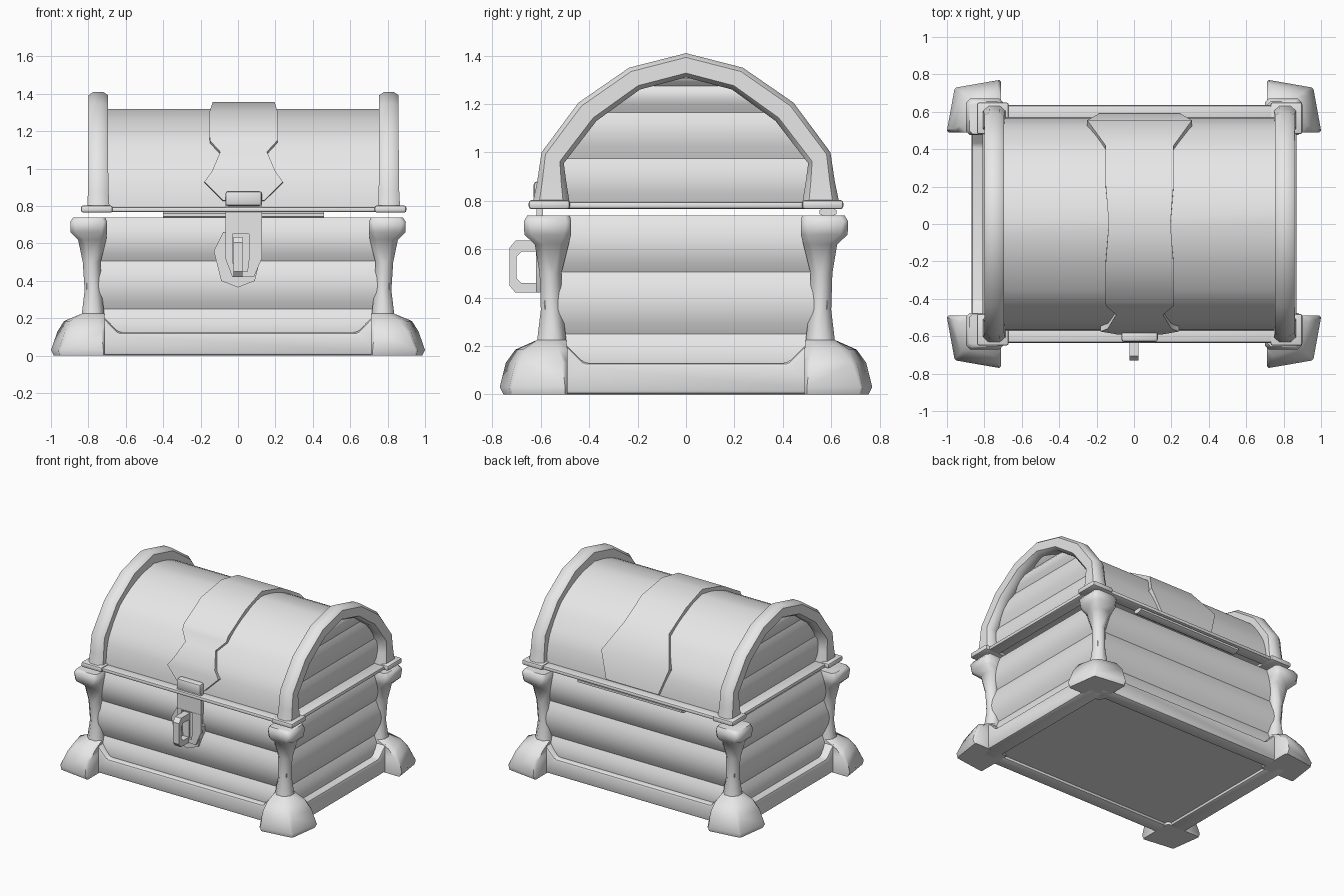
import bpy, bmesh, math
from mathutils import Vector

if "Cube" in bpy.data.objects:
    bpy.data.objects.remove(bpy.data.objects["Cube"])

grey = bpy.data.materials.new("plain_grey")
grey.diffuse_color = (0.8, 0.8, 0.8, 1)
grey.use_nodes = True
grey.node_tree.nodes["Principled BSDF"].inputs["Base Color"].default_value = grey.diffuse_color
LX = 0.03  # the lid sits slightly to the right of the base


def finish(name, bm, angle=35, bevel=0):
    bmesh.ops.recalc_face_normals(bm, faces=bm.faces)
    me = bpy.data.meshes.new(name)
    bm.to_mesh(me)
    bm.free()
    ob = bpy.data.objects.new(name, me)
    bpy.context.collection.objects.link(ob)
    me.materials.append(grey)
    bpy.ops.object.select_all(action='DESELECT')
    ob.select_set(True)
    bpy.context.view_layer.objects.active = ob
    if bevel:
        m = ob.modifiers.new("bevel", 'BEVEL')
        m.width, m.segments = bevel, 2
        bpy.ops.object.modifier_apply(modifier="bevel")
    bpy.ops.object.shade_smooth_by_angle(angle=math.radians(angle))
    return ob


def loft(name, rings, angle=35, closed=False, bevel=0):
    """Skin a list of equal point rings; cap the ends unless closed."""
    bm = bmesh.new()
    vs = [[bm.verts.new(p) for p in r] for r in rings]
    n = len(rings[0])
    pairs = list(zip(vs, vs[1:])) + ([(vs[-1], vs[0])] if closed else [])
    for a, b in pairs:
        for i in range(n):
            j = (i + 1) % n
            bm.faces.new((a[i], a[j], b[j], b[i]))
    if not closed:
        bm.faces.new(vs[0])
        bm.faces.new(vs[-1])
    return finish(name, bm, angle, bevel)


def box(name, x0, x1, y0, y1, z0, z1, bevel=0):
    rect = [(x0, y0), (x1, y0), (x1, y1), (x0, y1)]
    return loft(name, [[(x, y, z) for x, y in rect] for z in (z0, z1)], bevel=bevel)


def rect_ring(cx, hx, hy, z):
    return [(cx - hx, -hy, z), (cx + hx, -hy, z), (cx + hx, hy, z), (cx - hx, hy, z)]


# Planked body: each plank bows outwards between its seams
rings = []
seams = [0.02, 0.25, 0.505, 0.74]
for z0, z1 in zip(seams, seams[1:]):
    for k in range(7):
        if k == 0 and rings:
            continue
        t = k / 6
        b = 0.036 * 4 * t * (1 - t)
        rings.append(rect_ring(0, 0.775 + b, 0.55 + b, z0 + (z1 - z0) * t))
loft("body_planks", rings, 32)

# Base skirting with ends that rise towards the corner posts
for s, label in ((-1, "front"), (1, "back")):
    prof = [(-0.8, 0), (0.8, 0), (0.8, 0.21), (0.72, 0.21), (0.64, 0.125),
            (-0.64, 0.125), (-0.72, 0.21), (-0.8, 0.21)]
    loft(label + "_skirting", [[(x, s * y, z) for x, z in prof] for y in (0.52, 0.63)], bevel=0.018)
for s, label in ((-1, "left"), (1, "right")):
    prof = [(-0.58, 0), (0.58, 0), (0.58, 0.21), (0.5, 0.21), (0.42, 0.13),
            (-0.42, 0.13), (-0.5, 0.21), (-0.58, 0.21)]
    loft(label + "_skirting", [[(s * x, y, z) for y, z in prof] for x in (0.74, 0.87)], bevel=0.018)

# Corner posts: z, inner x, outer x, inner y, outer y, corner cut, foot skew
post = [(0.0, 0.71, 0.985, 0.49, 0.755, 0.01, 0.03), (0.03, 0.71, 1.0, 0.49, 0.77, 0.01, 0.04),
        (0.13, 0.71, 0.965, 0.49, 0.745, 0.02, 0.04), (0.185, 0.71, 0.93, 0.49, 0.705, 0.035, 0.03),
        (0.225, 0.715, 0.835, 0.495, 0.615, 0.035, 0), (0.35, 0.73, 0.82, 0.51, 0.6, 0.03, 0),
        (0.5, 0.735, 0.83, 0.515, 0.605, 0.03, 0), (0.62, 0.705, 0.855, 0.485, 0.625, 0.035, 0),
        (0.66, 0.70, 0.895, 0.475, 0.668, 0.03, 0), (0.715, 0.70, 0.897, 0.475, 0.67, 0.02, 0),
        (0.74, 0.71, 0.88, 0.48, 0.655, 0.02, 0)]
for sx in (-1, 1):
    for sy in (-1, 1):
        rings = []
        for z, a, b, c, d, q, k in post:
            pts = [(a + q, c), (b - q, c), (b, c + q), (b - k, d - k - q),
                   (b - k - q, d - k), (a + q, d), (a, d - q), (a, c + q)]
            rings.append([(sx * x, sy * y, z) for x, y in pts])
        loft("corner_post", rings, 50)

# Planked lid, skinned upwards, bowed between seams on all four sides
arc = [(0.57, 0.785), (0.53, 0.975), (0.395, 1.165), (0.205, 1.275), (0.01, 1.32)]
rings = []
for (y0, z0), (y1, z1) in zip(arc, arc[1:]):
    n = Vector((z1 - z0, y0 - y1)).normalized()
    for k in range(5):
        if k == 0 and rings:
            continue
        t = k / 4
        b = 4 * t * (1 - t)
        y, z = y0 + (y1 - y0) * t + n.x * b * 0.008, z0 + (z1 - z0) * t + n.y * b * 0.008
        rings.append(rect_ring(LX, 0.75 + b * 0.022, y, z))
loft("lid_planks", rings, 25)

# Rounded arches at the lid ends: outer y, z, inner y, z, half width
half = [(0.635, 0.785, 0.48, 0.785, 0.06), (0.615, 0.88, 0.495, 0.88, 0.055),
        (0.597, 1.0, 0.505, 0.955, 0.053), (0.445, 1.205, 0.37, 1.13, 0.052),
        (0.235, 1.35, 0.19, 1.26, 0.052)]
stations = half + [(0, 1.41, 0, 1.31, 0.052)] + [(-a, b, -c, d, w) for a, b, c, d, w in half[::-1]]
section = [(1, 0.5), (0.65, 1), (-0.65, 1), (-1, 0.5), (-1, -0.5), (-0.65, -1), (0.65, -1), (1, -0.5)]
for sx, label in ((-1, "left"), (1, "right")):
    rings = []
    for oy, oz, iy, iz, w in stations:
        c, r = Vector(((oy + iy) / 2, (oz + iz) / 2)), Vector(((oy - iy) / 2, (oz - iz) / 2))
        rings.append([(LX + sx * 0.777 + w * v, c.x + r.x * u, c.y + r.y * u) for u, v in section])
    loft(label + "_lid_arch", rings, 50)

# Lid rim rails and corner flanges
for s in (-1, 1):
    box("lid_rim_long", LX - 0.8, LX + 0.8, s * 0.59 - 0.045, s * 0.59 + 0.045, 0.767, 0.795, 0.01)
    box("lid_rim_short", LX + s * 0.795 - 0.045, LX + s * 0.795 + 0.045, -0.58, 0.58, 0.767, 0.795, 0.01)
    for t in (-1, 1):
        cx, cy = LX + s * 0.785, t * 0.565
        box("lid_corner_flange", cx - 0.085, cx + 0.085, cy - 0.085, cy + 0.085, 0.765, 0.803, 0.012)

# Strap wrapping over the lid: y, z, half width, from front to back
strap = [(-0.592, 0.83, 0.11), (-0.575, 0.93, 0.21), (-0.56, 0.985, 0.17), (-0.485, 1.09, 0.125),
         (-0.44, 1.15, 0.18), (-0.42, 1.185, 0.182), (-0.215, 1.305, 0.182), (0, 1.357, 0.165),
         (0.215, 1.305, 0.182), (0.42, 1.185, 0.182), (0.555, 1.0, 0.28), (0.592, 0.81, 0.215)]
rings = []
for i, (y, z, w) in enumerate(strap):
    a, b = strap[max(i - 1, 0)], strap[min(i + 1, len(strap) - 1)]
    n = Vector((-(b[1] - a[1]), b[0] - a[0])).normalized() * 0.05
    rings.append([(LX - w, y - n.x, z - n.y), (LX - w, y, z), (LX + w, y, z), (LX + w, y - n.x, z - n.y)])
loft("lid_strap", rings, 40)

# Pointed lock plate on the body
plate = [(-0.08, 0.66), (-0.13, 0.56), (-0.09, 0.40), (0, 0.365), (0.09, 0.40), (0.13, 0.56), (0.08, 0.66)]
loft("lock_plate", [[(x, y, z) for x, z in plate] for y in (-0.55, -0.6)])


def frame(name, outer, inner, axis, a, b, angle=35):
    """Plate with a hole: matching outer and inner outlines, thickness a to b along an axis."""
    place = (lambda p, d: (p[0], d, p[1])) if axis == 'Y' else (lambda p, d: (d, p[0], p[1]))
    rings = [[place(p, d) for p in o] for o, d in ((outer, a), (outer, b), (inner, b), (inner, a))]
    return loft(name, rings, angle, closed=True)


# Hasp: a hinged tongue ending in a slotted eye
box("hasp_knuckle", LX - 0.098, LX + 0.098, -0.63, -0.57, 0.80, 0.88, 0.015)
box("hasp_tongue", LX - 0.098, LX + 0.098, -0.618, -0.59, 0.65, 0.83)
frame("hasp_eye",
      [(-0.068, 0.655), (-0.068, 0.52), (-0.03, 0.42), (0.085, 0.42), (0.128, 0.52), (0.128, 0.655)],
      [(-0.03, 0.65), (-0.03, 0.53), (-0.02, 0.45), (0.05, 0.45), (0.06, 0.53), (0.06, 0.65)],
      'Y', -0.62, -0.595)

# Staple loop standing out through the hasp
frame("staple",
      [(-0.59, 0.635), (-0.705, 0.635), (-0.73, 0.605), (-0.73, 0.45), (-0.705, 0.42), (-0.59, 0.42)],
      [(-0.615, 0.59), (-0.68, 0.59), (-0.70, 0.57), (-0.70, 0.48), (-0.68, 0.46), (-0.615, 0.46)],
      'X', -0.025, 0.025)

# Hinge barrel at the back
circle = [(math.cos(k * math.pi / 4 + 0.39), math.sin(k * math.pi / 4 + 0.39)) for k in range(8)]
loft("hinge_barrel", [[(x, 0.587 + 0.038 * c, 0.753 + 0.02 * s) for c, s in circle] for x in (-0.4, 0.46)], 50)
